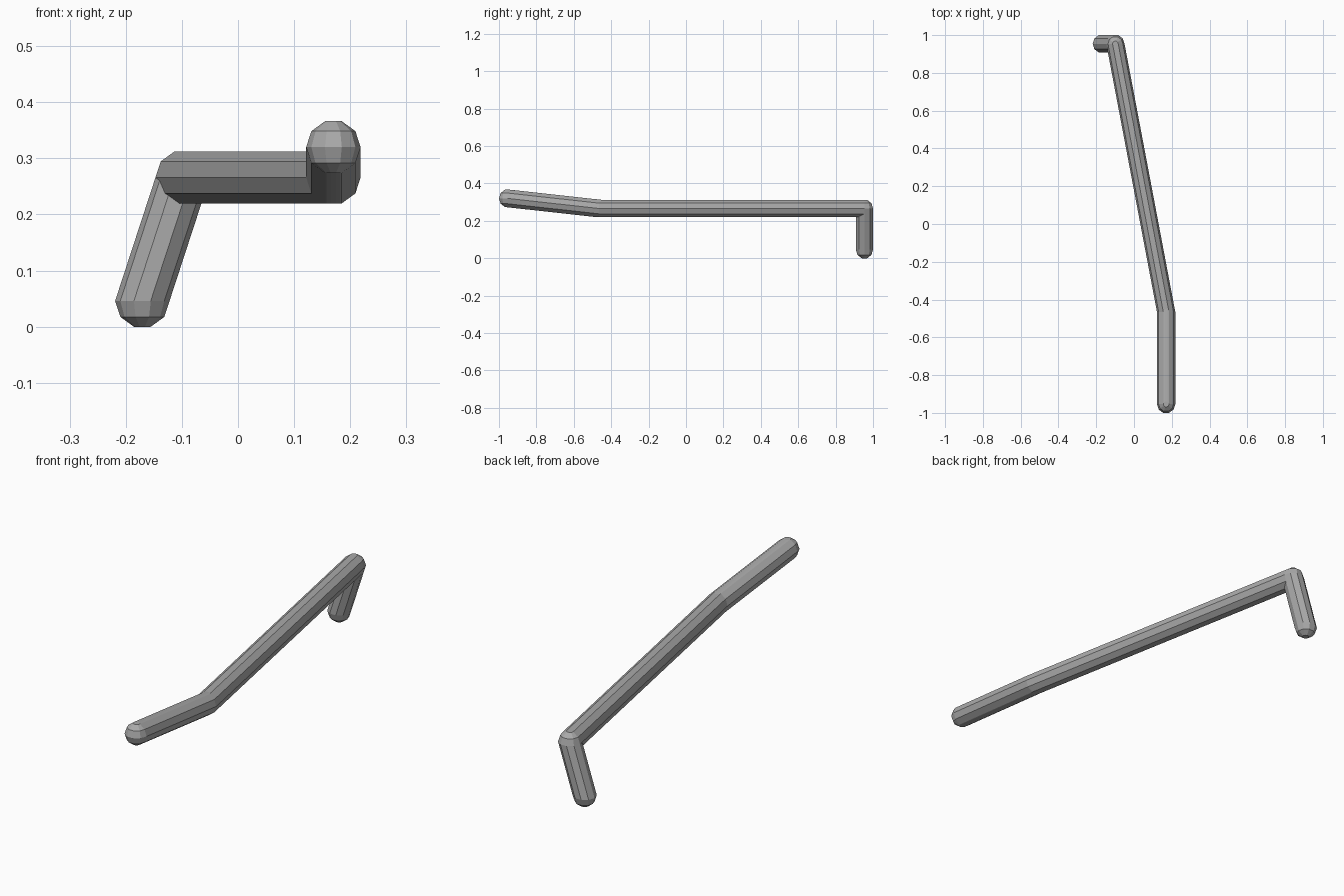
import bpy
import bmesh
from math import cos, sin, radians
from mathutils import Vector

cube = bpy.data.objects.get("Cube")
if cube:
    bpy.data.objects.remove(cube, do_unlink=True)

GREY = (0.4, 0.4, 0.4, 1)
mat = bpy.data.materials.new("plain grey")
mat.use_nodes = True
mat.diffuse_color = GREY
mat.node_tree.nodes["Principled BSDF"].inputs["Base Color"].default_value = GREY

RADIUS = 0.0485
SIDES = 10


def joint_points(centre):
    """Faceted ball with flat caps, as rings of points."""
    points = []
    for lat in (-72, -36, 0, 36, 72):
        for i in range(SIDES):
            a = radians(i * 360 / SIDES)
            ring = cos(radians(lat))
            points.append(centre + RADIUS * Vector(
                (ring * cos(a), ring * sin(a), sin(radians(lat)))))
    return points


def rod(name, start, end):
    """Straight bar: the hull around a ball at each end."""
    bm = bmesh.new()
    for p in joint_points(Vector(start)) + joint_points(Vector(end)):
        bm.verts.new(p)
    hull = bmesh.ops.convex_hull(bm, input=bm.verts[:])
    spare = {v for v in hull["geom_interior"] + hull["geom_unused"]
             if isinstance(v, bmesh.types.BMVert)}
    bmesh.ops.delete(bm, geom=list(spare), context="VERTS")
    bmesh.ops.dissolve_limit(bm, angle_limit=radians(1),
                             verts=bm.verts[:], edges=bm.edges[:])
    bmesh.ops.recalc_face_normals(bm, faces=bm.faces[:])
    mesh = bpy.data.meshes.new(name)
    bm.to_mesh(mesh)
    bm.free()
    mesh.materials.append(mat)
    obj = bpy.data.objects.new(name, mesh)
    bpy.context.collection.objects.link(obj)


# Bent rod: raised front grip, long shaft, short hooked foot
tip = (0.17, -0.954, 0.32)
bend = (0.17, -0.465, 0.266)
elbow = (-0.0985, 0.954, 0.266)
foot = (-0.1705, 0.954, 0.046)
rod("front_grip", tip, bend)
rod("long_shaft", bend, elbow)
rod("hooked_foot", elbow, foot)
